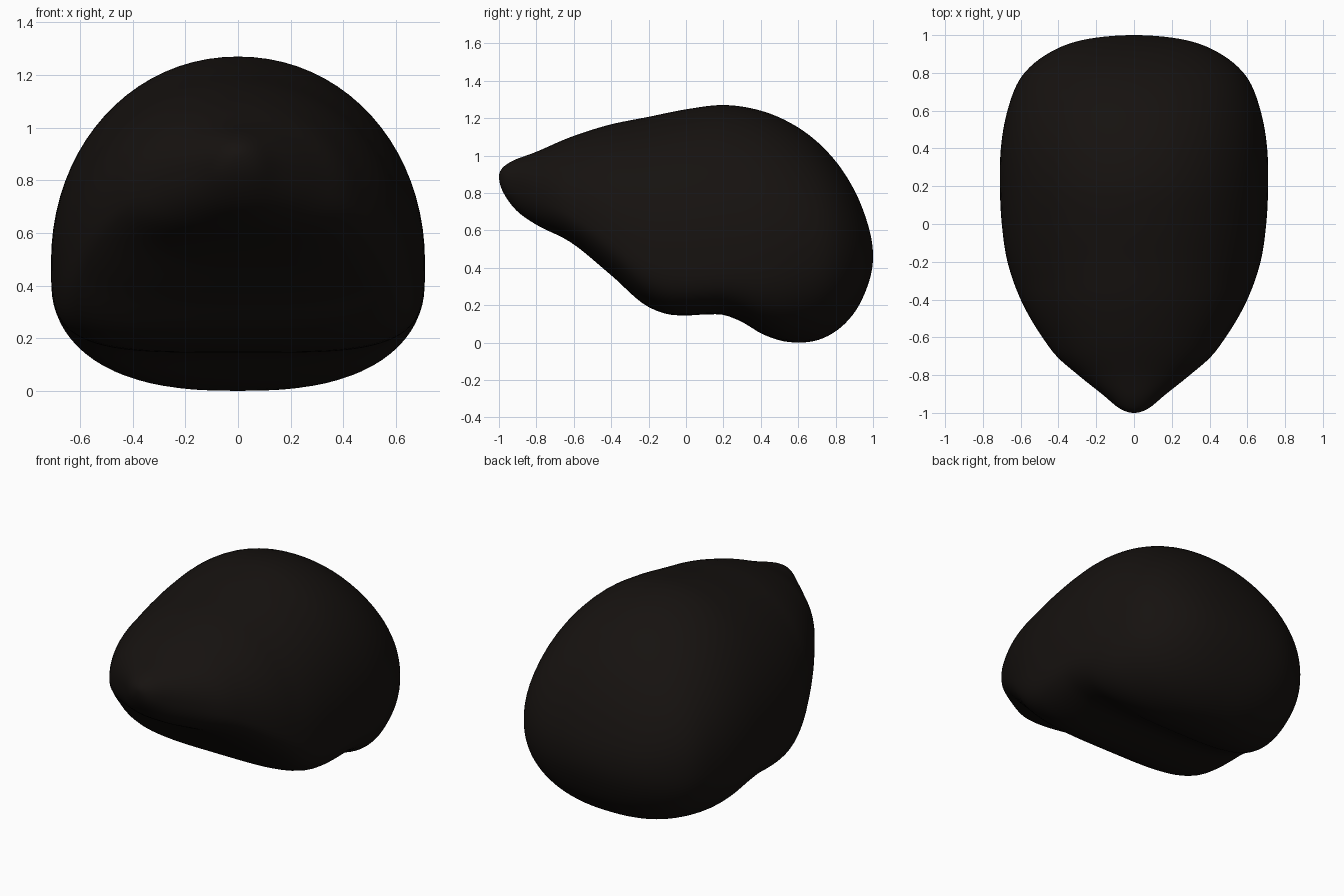
import bpy, bmesh
from math import acos, cos, sin, pi

if "Cube" in bpy.data.objects:
    bpy.data.objects.remove(bpy.data.objects["Cube"])

# Profiles: (y, value)
TOP = [(-1, .89), (-.98, .935), (-.93, .97), (-.8, 1.02), (-.6, 1.105), (-.4, 1.167), (-.2, 1.207),
       (0, 1.247), (.2, 1.27), (.4, 1.24), (.6, 1.15), (.8, .97), (.9, .815), (.97, .64), (1, .46)]
BOTTOM = [(-1, .89), (-.97, .79), (-.9, .70), (-.8, .63), (-.6, .525), (-.4, .36), (-.2, .19), (-.1, .152),
          (0, .145), (.1, .15), (.2, .148), (.3, .11), (.4, .05), (.5, .012), (.6, 0), (.7, .012),
          (.8, .06), (.9, .16), (.97, .30), (1, .46)]
WIDTH = [(-1, 0), (-.98, .07), (-.9, .17), (-.8, .295), (-.7, .41), (-.6, .485), (-.4, .60), (-.2, .67),
         (0, .70), (.2, .71), (.4, .705), (.6, .67), (.8, .58), (.9, .46), (.97, .29), (1, 0)]
MIDDLE = [(-1, .89), (-.8, .80), (-.6, .70), (-.4, .58), (-.2, .52), (0, .5), (.6, .48), (1, .46)]
SQUARE = [(-1, 2.1), (-.6, 2.8), (-.1, 4), (.15, 4), (.4, 3.1), (.6, 2.6), (1, 2.1)]


def sample(table, t):
    """Smooth cubic through the table, in angle space so that the ends come out round."""
    p = [(acos(-y), v) for y, v in table]
    n = len(p)

    def slope(i):
        if i in (0, n - 1):
            a, b = (0, 1) if i == 0 else (n - 2, n - 1)
            return (p[b][1] - p[a][1]) / (p[b][0] - p[a][0])
        h0, h1 = p[i][0] - p[i-1][0], p[i+1][0] - p[i][0]
        s0, s1 = (p[i][1] - p[i-1][1]) / h0, (p[i+1][1] - p[i][1]) / h1
        return (s0 * h1 + s1 * h0) / (h0 + h1)
    k = next((i for i in range(n - 1) if t <= p[i+1][0]), n - 2)
    h = p[k+1][0] - p[k][0]
    u = (t - p[k][0]) / h
    return ((2*u**3 - 3*u*u + 1) * p[k][1] + (u**3 - 2*u*u + u) * h * slope(k)
            + (3*u*u - 2*u**3) * p[k+1][1] + (u**3 - u*u) * h * slope(k + 1))


def power(v, e):
    return (1 if v >= 0 else -1) * abs(v) ** e


# Loft rounded sections from the pointed front to the blunt back
ROWS, SIDES = 80, 80
bm = bmesh.new()
rings = []
for r in range(1, ROWS):
    t = pi * r / ROWS
    top, bot, w, mid, sq = (sample(c, t) for c in (TOP, BOTTOM, WIDTH, MIDDLE, SQUARE))
    mid = min(max(mid, bot + .3 * (top - bot)), bot + .7 * (top - bot))
    ring = []
    for s in range(SIDES):
        a = 2 * pi * s / SIDES
        e = 2 / (sq if sin(a) < 0 else 2.05)
        z = mid + power(sin(a), e) * ((top - mid) if sin(a) > 0 else (mid - bot))
        ring.append(bm.verts.new((w * power(cos(a), e), -cos(t), z)))
    rings.append(ring)
for A, B in zip(rings, rings[1:]):
    for s in range(SIDES):
        n = (s + 1) % SIDES
        bm.faces.new((A[s], A[n], B[n], B[s]))
for ring, y, z in ((rings[0], -1, .89), (rings[-1], 1, .46)):
    pole = bm.verts.new((0, y, z))
    for s in range(SIDES):
        bm.faces.new((ring[s], ring[(s + 1) % SIDES], pole))
bmesh.ops.recalc_face_normals(bm, faces=bm.faces)
for f in bm.faces:
    f.smooth = True
mesh = bpy.data.meshes.new("smooth_body")
bm.to_mesh(mesh)
bm.free()
body = bpy.data.objects.new("smooth_body", mesh)
bpy.context.collection.objects.link(body)

# Near-black finish
mat = bpy.data.materials.new("black")
mat.diffuse_color = (.008, .006, .005, 1)
mat.use_nodes = True
mat.node_tree.nodes["Principled BSDF"].inputs["Base Color"].default_value = mat.diffuse_color
mesh.materials.append(mat)
